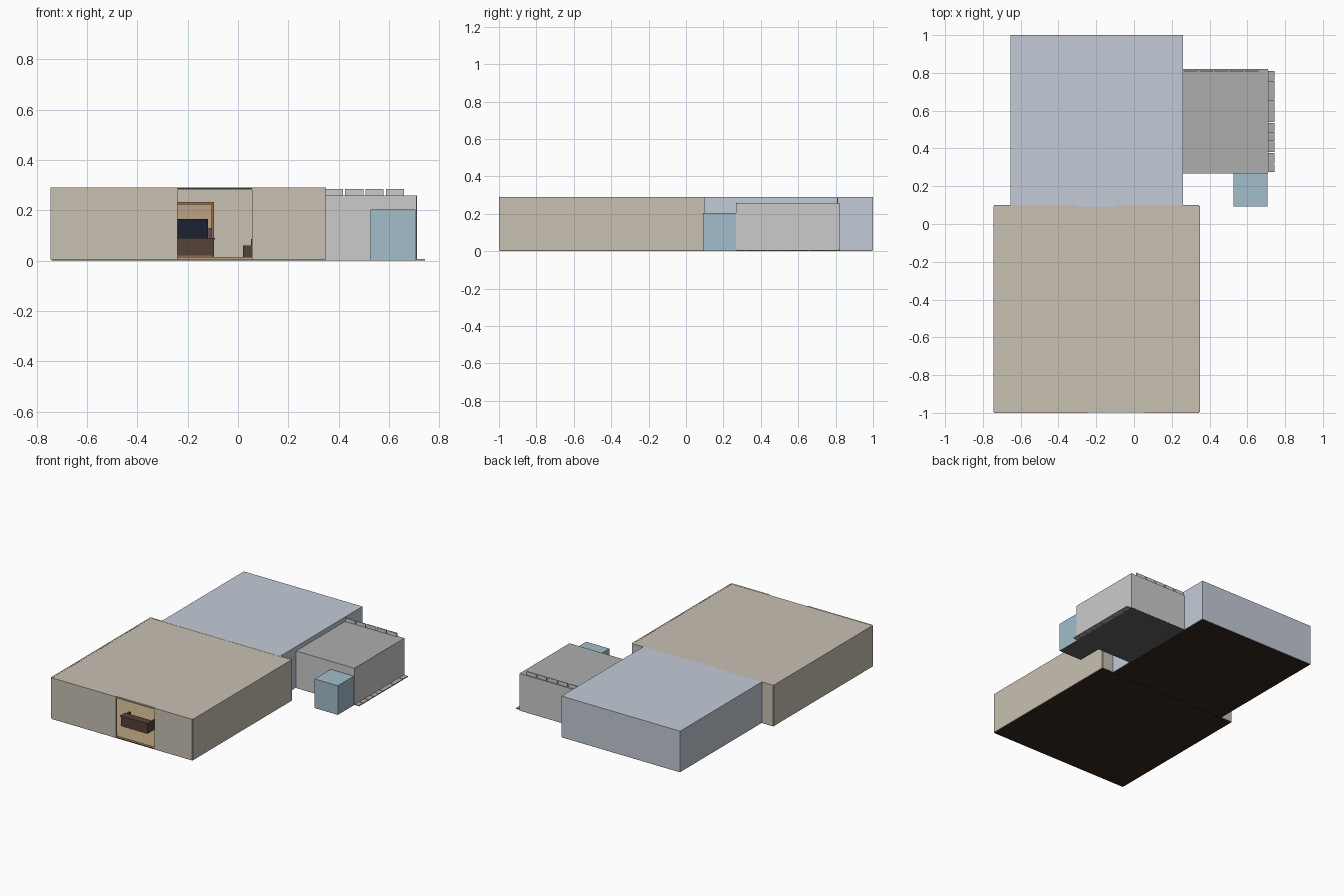
import bpy

if "Cube" in bpy.data.objects:
    bpy.data.objects.remove(bpy.data.objects["Cube"])


def mat(name, r, g, b):
    m = bpy.data.materials.new(name)
    m.diffuse_color = (r, g, b, 1)
    m.use_nodes = True
    m.node_tree.nodes["Principled BSDF"].inputs["Base Color"].default_value = m.diffuse_color
    return m


BEIGE = mat("beige_plaster", .58, .53, .45)
BLUE_GREY = mat("blue_grey_plaster", .55, .60, .68)
PALE = mat("pale_panel", .62, .65, .64)
GREY = mat("grey_roof", .42, .42, .42)
DARK = mat("dark_grey_floor", .12, .12, .12)
GLASS = mat("pale_blue", .36, .51, .60)
SOIL = mat("dark_brown_base", .035, .02, .01)
WOOD = mat("tan_wood", .50, .36, .22)
TRIM = mat("orange_brown_trim", .30, .15, .07)
DESK = mat("desk_brown", .09, .055, .04)
BLACK = mat("screen_black", .01, .015, .03)
PURPLE = mat("purple", .12, .07, .2)


def box(name, x, y, z, material):
    """Axis-aligned block from (min, max) pairs."""
    bpy.ops.mesh.primitive_cube_add(
        size=1, location=[(a + b) / 2 for a, b in (x, y, z)])
    o = bpy.context.object
    o.name = name
    o.scale = [b - a for a, b in (x, y, z)]
    bpy.ops.object.transform_apply(location=False, rotation=False, scale=True)
    o.data.materials.append(material)
    return o


def wall_with_gap(name, x, y, z, gap, top, material):
    """Wall along x with an opening reaching from the floor to height top."""
    box(name + "_left", (x[0], gap[0]), y, z, material)
    box(name + "_right", (gap[1], x[1]), y, z, material)
    box(name + "_header", gap, (y[0] + .003, y[1]), (top, z[1] - .003), material)


T = .01
# front hall shell
HX, HZ = (-.745, .35), (.004, .29)
box("hall_base", (-.74, .345), (-.995, .095), (0, .005), SOIL)
box("hall_floor", (-.735, .34), (-.993, .09), (.005, .015), WOOD)
box("hall_roof", (-.74, .345), (-.99, .1), (.28, .289), BEIGE)
box("hall_wall_left", (HX[0], HX[0] + T), (-.995, .095), HZ, BEIGE)
box("hall_wall_right", (HX[1] - T, HX[1]), (-.995, .095), HZ, BEIGE)
wall_with_gap("hall_front_wall", (-.74, .345), (-1, -.99), HZ, (-.24, .055), .28, BEIGE)
wall_with_gap("hall_back_wall", (-.74, .345), (.09, .1), HZ, (-.30, -.10), .23, BEIGE)

# doorway trim between the two rooms
for i, x in enumerate((-.305, -.105)):
    box(f"door_jamb_{i}", (x, x + .01), (.082, .108), (.015, .23), TRIM)
box("door_lintel", (-.305, -.095), (.082, .108), (.222, .232), TRIM)

# rear room shell
box("rear_base", (-.65, .255), (.1, .995), (0, .005), SOIL)
box("rear_floor", (-.645, .25), (.09, .99), (.005, .015), WOOD)
box("rear_roof", (-.65, .255), (.09, .995), (.28, .29), BLUE_GREY)
box("rear_wall_left", (-.655, -.645), (.1, 1), HZ, BLUE_GREY)
box("rear_wall_right", (.25, .26), (.1, 1), HZ, BLUE_GREY)
box("rear_wall_back", (-.645, .25), (.99, 1), HZ, BLUE_GREY)
box("rear_wall_lining", (-.64, .245), (.985, .99), (.015, .28), WOOD)

# side annex shell
box("annex_floor", (.26, .71), (.27, .82), (0, .01), DARK)
box("annex_roof", (.26, .71), (.27, .82), (.25, .259), GREY)
box("annex_wall_front", (.26, .71), (.268, .276), (.003, .258), PALE)
box("annex_wall_back", (.26, .71), (.813, .821), (.003, .258), PALE)
box("annex_wall_right", (.703, .711), (.276, .813), (.003, .258), PALE)

# upright panels along the annex roof edge
for i in range(5):
    x = .265 + i * .0805
    box(f"roof_panel_{i}", (x, x + .072), (.807, .814), (.258, .284), PALE)

# flat slabs along the annex foot
edges = [.275, .32, .38, .44, .49, .54, .66, .76, .815]
for i, (a, b) in enumerate(zip(edges, edges[1:])):
    box(f"foot_slab_{i}", (.71, .743), (a, b - .004), (0, .006), GREY)

# entrance porch
box("porch", (.527, .706), (.092, .27), (.002, .203), GLASS)
box("porch_floor", (.527, .706), (.092, .27), (0, .002), DARK)

# reception counter just inside the front opening
box("counter_front", (-.30, -.095), (-.86, -.845), (.02, .085), DESK)
box("counter_top", (-.305, -.092), (-.865, -.81), (.083, .09), DESK)
box("counter_plinth", (-.295, -.10), (-.855, -.80), (.015, .025), TRIM)
for i, x in enumerate((-.30, -.107)):
    box(f"counter_side_{i}", (x, x + .012), (-.845, -.77), (.02, .085), DESK)

# chair to the right of the entrance
box("chair_seat", (.02, .085), (-.55, -.48), (.015, .06), DESK)
box("chair_back", (.052, .09), (-.55, -.48), (.05, .085), DESK)

# screen and cabinet on the rear wall
box("wall_screen", (-.28, -.12), (.972, .985), (.085, .165), BLACK)
box("rear_cabinet", (-.29, -.11), (.90, .98), (.015, .075), DESK)
box("purple_curtain", (-.118, -.10), (.975, .985), (.085, .13), PURPLE)
